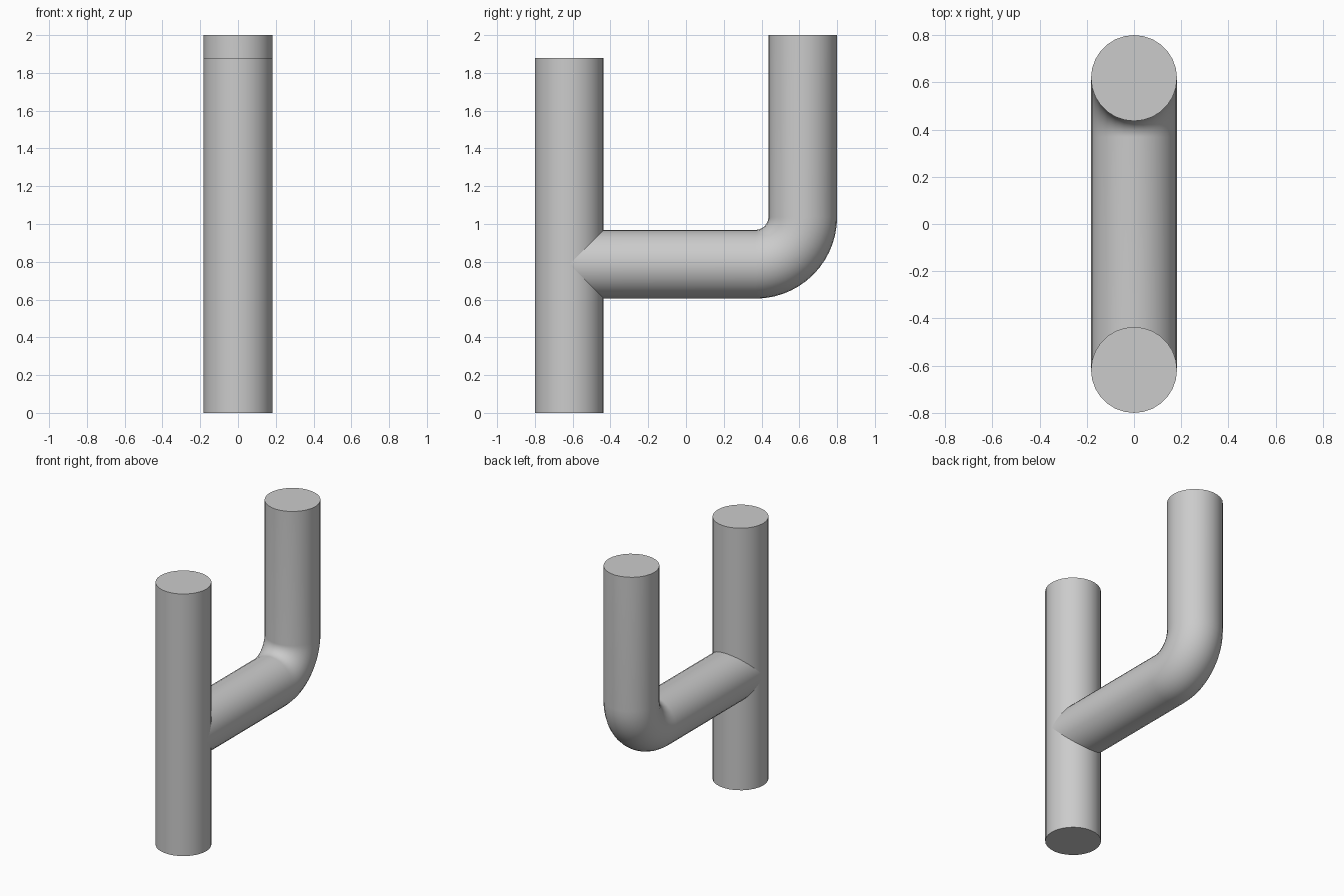
import bpy
import bmesh
import math
from mathutils import Vector

cube = bpy.data.objects.get("Cube")
if cube:
    bpy.data.objects.remove(cube, do_unlink=True)

RADIUS = 0.182
SIDES = 28
POST_Y = -0.618
ARM_Y = 0.618
ARM_Z = 0.787
BEND = 0.25
BEND_STEPS = 14

grey = bpy.data.materials.new("light grey")
grey.use_nodes = True
colour = (0.6, 0.6, 0.6, 1)
grey.diffuse_color = colour
grey.node_tree.nodes["Principled BSDF"].inputs["Base Color"].default_value = colour


def tube(name, path):
    """Sweep a capped circle along (y, z, direction angle) stations."""
    bm = bmesh.new()
    rings = []
    for y, z, angle in path:
        normal = Vector((0, -math.sin(angle), math.cos(angle)))
        ring = []
        for i in range(SIDES):
            a = math.tau * i / SIDES
            offset = Vector((math.cos(a), 0, 0)) + normal * math.sin(a)
            ring.append(bm.verts.new(Vector((0, y, z)) + offset * RADIUS))
        rings.append(ring)
    for low, high in zip(rings, rings[1:]):
        for i in range(SIDES):
            j = (i + 1) % SIDES
            bm.faces.new((low[i], low[j], high[j], high[i]))
    bm.faces.new(rings[0])
    bm.faces.new(rings[-1])
    bmesh.ops.recalc_face_normals(bm, faces=bm.faces)
    mesh = bpy.data.meshes.new(name)
    bm.to_mesh(mesh)
    bm.free()
    mesh.materials.append(grey)
    obj = bpy.data.objects.new(name, mesh)
    bpy.context.collection.objects.link(obj)
    bpy.ops.object.select_all(action="DESELECT")
    obj.select_set(True)
    bpy.context.view_layer.objects.active = obj
    bpy.ops.object.shade_smooth_by_angle(angle=math.radians(40))
    return obj


# Straight vertical pipe
up = math.pi / 2
tube("main_pipe", [(POST_Y, 0, up), (POST_Y, 1.88, up)])

# Branch pipe: runs back from the main pipe, then elbows upward
branch = [(POST_Y, ARM_Z, 0)]
for k in range(BEND_STEPS + 1):
    t = up * k / BEND_STEPS
    branch.append((ARM_Y - BEND + BEND * math.sin(t),
                   ARM_Z + BEND - BEND * math.cos(t), t))
branch.append((ARM_Y, 2.0, up))
tube("branch_pipe", branch)
